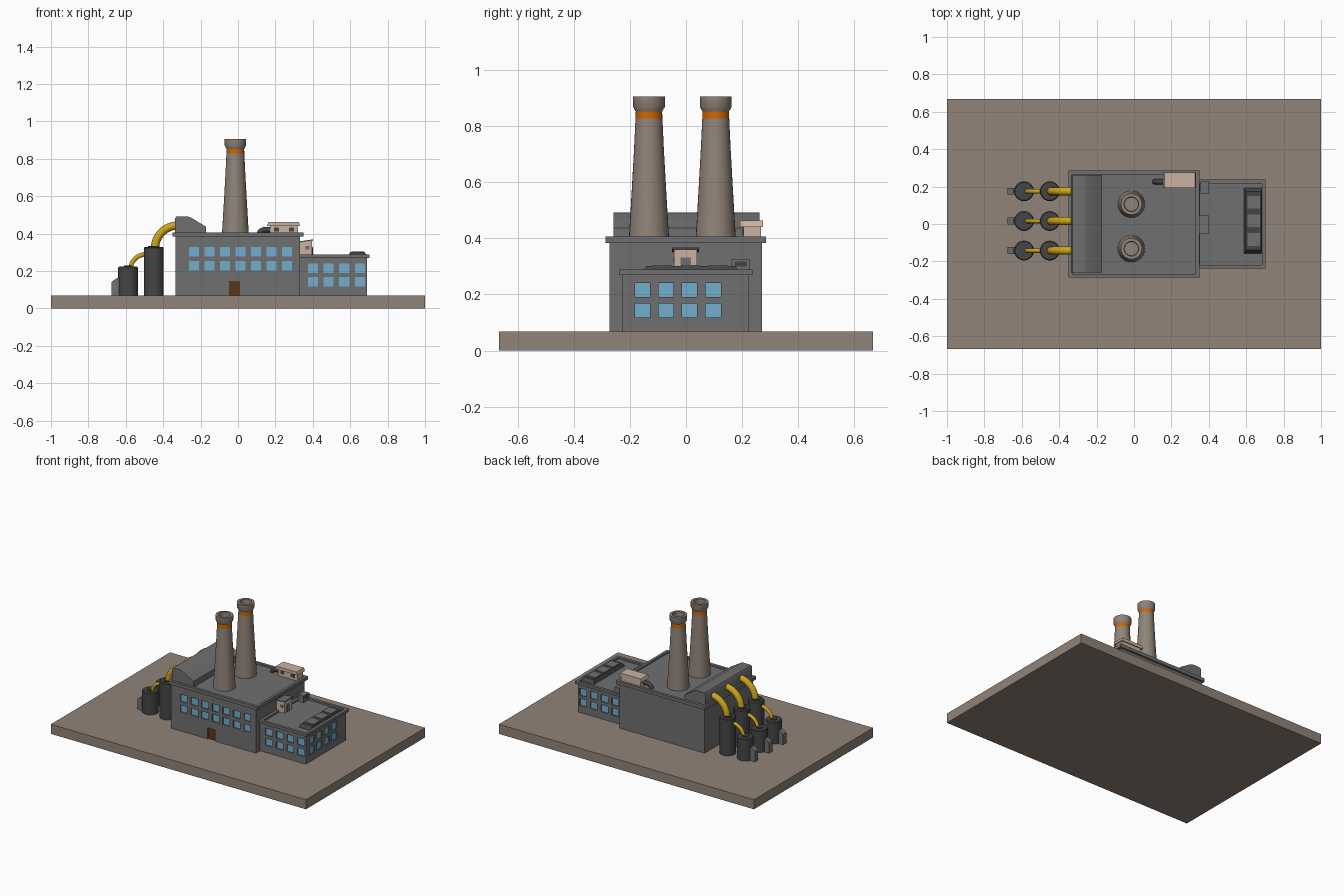
import bpy, bmesh
from math import sin, cos, pi, radians

if "Cube" in bpy.data.objects:
    bpy.data.objects.remove(bpy.data.objects["Cube"])


def material(name, r, g, b):
    m = bpy.data.materials.new(name)
    m.diffuse_color = (r, g, b, 1)
    m.use_nodes = True
    m.node_tree.nodes["Principled BSDF"].inputs["Base Color"].default_value = m.diffuse_color
    return m


EARTH = material("earth", 0.28, 0.23, 0.19)
WALL = material("wall_grey", 0.16, 0.16, 0.16)
DARK = material("dark_metal", 0.06, 0.06, 0.06)
BEIGE = material("beige", 0.6, 0.45, 0.36)
GLASS = material("glass", 0.17, 0.43, 0.61)
YELLOW = material("yellow", 0.6, 0.38, 0.01)
ORANGE = material("orange", 0.6, 0.13, 0.0)
BROWN = material("brown", 0.1, 0.035, 0.012)


def finish(name, bm, mat, smooth=False):
    bmesh.ops.recalc_face_normals(bm, faces=bm.faces)
    me = bpy.data.meshes.new(name)
    bm.to_mesh(me)
    bm.free()
    ob = bpy.data.objects.new(name, me)
    bpy.context.collection.objects.link(ob)
    if mat:
        me.materials.append(mat)
    if smooth:
        bpy.ops.object.select_all(action='DESELECT')
        ob.select_set(True)
        bpy.context.view_layer.objects.active = ob
        bpy.ops.object.shade_smooth_by_angle(angle=radians(35))
    return ob


def add_box(bm, x0, x1, y0, y1, z0, z1):
    vs = bmesh.ops.create_cube(bm, size=1)["verts"]
    for v in vs:
        v.co = (x1 if v.co.x > 0 else x0, y1 if v.co.y > 0 else y0, z1 if v.co.z > 0 else z0)


def boxes(name, mat, *dims):
    bm = bmesh.new()
    for d in dims:
        add_box(bm, *d)
    return finish(name, bm, mat)


def prism(name, mat, profile, y0, y1, smooth=False):
    # x-z profile swept along y
    bm = bmesh.new()
    a = [bm.verts.new((x, y0, z)) for x, z in profile]
    b = [bm.verts.new((x, y1, z)) for x, z in profile]
    bm.faces.new(a)
    bm.faces.new(b)
    for i in range(len(a)):
        j = (i + 1) % len(a)
        bm.faces.new((a[i], a[j], b[j], b[i]))
    return finish(name, bm, mat, smooth)


def lathe(name, mat, x, y, profile, n=32):
    # r-z profile spun about a vertical axis; r = 0 closes the end
    bm = bmesh.new()
    rings = []
    for r, z in profile:
        k = n if r > 0 else 1
        rings.append([bm.verts.new((x + r * cos(2 * pi * i / n), y + r * sin(2 * pi * i / n), z))
                      for i in range(k)])
    for a, b in zip(rings, rings[1:]):
        for i in range(n):
            q = [a[i % len(a)], a[(i + 1) % len(a)], b[(i + 1) % len(b)], b[i % len(b)]]
            bm.faces.new(list(dict.fromkeys(q)))
    return finish(name, bm, mat, True)


def pipe(name, mat, pts, r):
    cu = bpy.data.curves.new(name, 'CURVE')
    cu.dimensions = '3D'
    cu.bevel_depth, cu.bevel_resolution, cu.use_fill_caps = r, 4, True
    sp = cu.splines.new('POLY')
    sp.points.add(len(pts) - 1)
    for p, c in zip(sp.points, pts):
        p.co = (*c, 1)
    sp.use_smooth = True
    cu.materials.append(mat)
    bpy.context.collection.objects.link(bpy.data.objects.new(name, cu))


def elbow(cx, y, cz, rx, rz, n=12):
    return [(cx - rx * cos(t), y, cz + rz * sin(t)) for t in (i * pi / 2 / n for i in range(n + 1))]


def cut(ob, holes):
    cutter = boxes(ob.name + "_cutter", None, *holes)
    cutter.hide_render = True
    cutter.hide_set(True)
    m = ob.modifiers.new("openings", 'BOOLEAN')
    m.operation, m.object, m.solver = 'DIFFERENCE', cutter, 'EXACT'


def parapet(name, x0, x1, y0, y1, z0, z1):
    # roof slab with a raised rim
    w, zf = 0.02, z1 - 0.012
    boxes(name, WALL, (x0, x1, y0, y1, z0, zf), (x0, x1, y0, y0 + w, zf, z1), (x0, x1, y1 - w, y1, zf, z1),
          (x0, x0 + w, y0 + w, y1 - w, zf, z1), (x1 - w, x1, y0 + w, y1 - w, zf, z1))


G, D, H = 0.068, 0.01, 0.027   # ground level, window recess, half window

# Ground slab
boxes("ground_slab", EARTH, (-1, 1, -0.667, 0.667, 0, G))

# Main hall with front windows and door
hall = boxes("main_hall", WALL, (-0.335, 0.332, -0.272, 0.27, G, 0.385))
wins = [(-0.235 + 0.083 * i, z) for i in range(7) for z in (0.302, 0.227)]
cut(hall, [(x - H, x + H, -0.3, -0.272 + D, z - 0.025, z + 0.025) for x, z in wins]
    + [(-0.048, 0.01, -0.3, -0.272 + D, G - 0.01, 0.147)])
boxes("hall_windows", GLASS, *[(x - H, x + H, -0.272 + D - 0.002, -0.272 + D + 0.004, z - 0.025, z + 0.025)
                               for x, z in wins])
boxes("door", BROWN, (-0.048, 0.01, -0.264, -0.258, G, 0.147))
parapet("hall_roof", -0.35, 0.35, -0.286, 0.285, 0.383, 0.406)

# Annex with windows on three sides
annex = boxes("annex", WALL, (0.33, 0.69, -0.226, 0.222, G, 0.273))
holes, panes = [], []
for z in (0.215, 0.143):
    za, zb = z - 0.025, z + 0.025
    for i in range(4):
        x, y = 0.4 + 0.084 * i, -0.155 + 0.084 * i
        holes += [(x - H, x + H, -0.25, -0.226 + D, za, zb), (x - H, x + H, 0.222 - D, 0.25, za, zb),
                  (0.69 - D, 0.72, y - H, y + H, za, zb)]
        panes += [(x - H, x + H, -0.218, -0.212, za, zb), (x - H, x + H, 0.208, 0.214, za, zb),
                  (0.676, 0.682, y - H, y + H, za, zb)]
cut(annex, holes)
boxes("annex_windows", GLASS, *panes)
parapet("annex_roof", 0.332, 0.704, -0.239, 0.237, 0.27, 0.289)

# Twin chimneys
for n, y in enumerate((-0.132, 0.106)):
    lathe(f"chimney_{n}", EARTH, -0.014, y, [(0.072, 0.39), (0.062, 0.56), (0.053, 0.72), (0.048, 0.827)])
    lathe(f"chimney_band_{n}", ORANGE, -0.014, y, [(0.048, 0.825), (0.047, 0.852)])
    lathe(f"chimney_cap_{n}", EARTH, -0.014, y,
          [(0.047, 0.851), (0.057, 0.87), (0.057, 0.905), (0.039, 0.905), (0.037, 0.85), (0, 0.85)])

# Exhaust hood on the left of the roof
prism("exhaust_hood", WALL, [(-0.337, 0.39), (-0.337, 0.48), (-0.33, 0.49), (-0.27, 0.492), (-0.25, 0.485),
                             (-0.21, 0.46), (-0.17, 0.436), (-0.17, 0.39)], -0.258, 0.262, True)

# Silos, feed pipes and hoppers in three rows
for n, y in enumerate((-0.142, 0.016, 0.175)):
    for tag, x, top, rc in (("tall", -0.45, 0.33, 0.03), ("short", -0.588, 0.225, 0.022)):
        lathe(f"{tag}_silo_{n}", DARK, x, y, [(0, G), (0.053, G), (0.053, top - 0.008), (0.048, top - 0.002),
              (rc, top - 0.002), (rc, top + 0.004), (0, top + 0.004)], 24)
    pipe(f"large_pipe_{n}", YELLOW, elbow(-0.32, y, 0.32, 0.124, 0.123), 0.022)
    pipe(f"small_pipe_{n}", YELLOW, elbow(-0.485, y, 0.215, 0.088, 0.075) + [(-0.44, y, 0.295)], 0.012)
    prism(f"hopper_{n}", WALL, [(-0.675, G), (-0.675, 0.142), (-0.645, 0.163), (-0.62, 0.163), (-0.62, G)],
          y - 0.018, y + 0.018)

# Beige roof cabin with vent elbow
boxes("roof_cabin", BEIGE, (0.17, 0.322, 0.205, 0.268, 0.39, 0.445))
prism("cabin_roof", BEIGE, [(0.155, 0.441), (0.163, 0.463), (0.325, 0.463), (0.332, 0.441)], 0.193, 0.275)
boxes("cabin_windows", DARK, *[(x, x + 0.027, 0.202, 0.208, 0.412, 0.433) for x in (0.192, 0.272)])
pipe("vent_elbow", DARK, elbow(0.14, 0.226, 0.385, 0.03, 0.035) + [(0.175, 0.226, 0.42)], 0.014)

# Stair hut on the annex
prism("stair_hut", BEIGE, [(0.332, 0.28), (0.332, 0.352), (0.395, 0.362), (0.395, 0.28)], -0.043, 0.039)
prism("hut_roof", WALL, [(0.332, 0.352), (0.332, 0.359), (0.402, 0.369), (0.402, 0.362)], -0.05, 0.046)
boxes("hut_door_and_window", WALL, (0.39, 0.397, -0.02, 0.017, 0.28, 0.331),
      (0.362, 0.382, -0.045, -0.04, 0.315, 0.333))

# Cooling unit
boxes("cooling_unit", WALL, (0.355, 0.4, 0.163, 0.227, 0.278, 0.325))
boxes("cooling_grille", DARK, (0.398, 0.402, 0.172, 0.218, 0.3, 0.317))

# Skylight curb with three panels
bm = bmesh.new()
add_box(bm, 0.588, 0.69, -0.158, 0.193, 0.276, 0.302)
for v in bm.verts:
    if v.co.z > 0.29:
        v.co.x += 0.012 if v.co.x < 0.64 else -0.012
        v.co.y += 0.018 if v.co.y < 0 else -0.018
finish("skylight_curb", bm, DARK)
boxes("skylight_panels", WALL, *[(0.606, 0.674, y - 0.034, y + 0.034, 0.298, 0.305)
                                 for y in (-0.083, 0.017, 0.116)])
